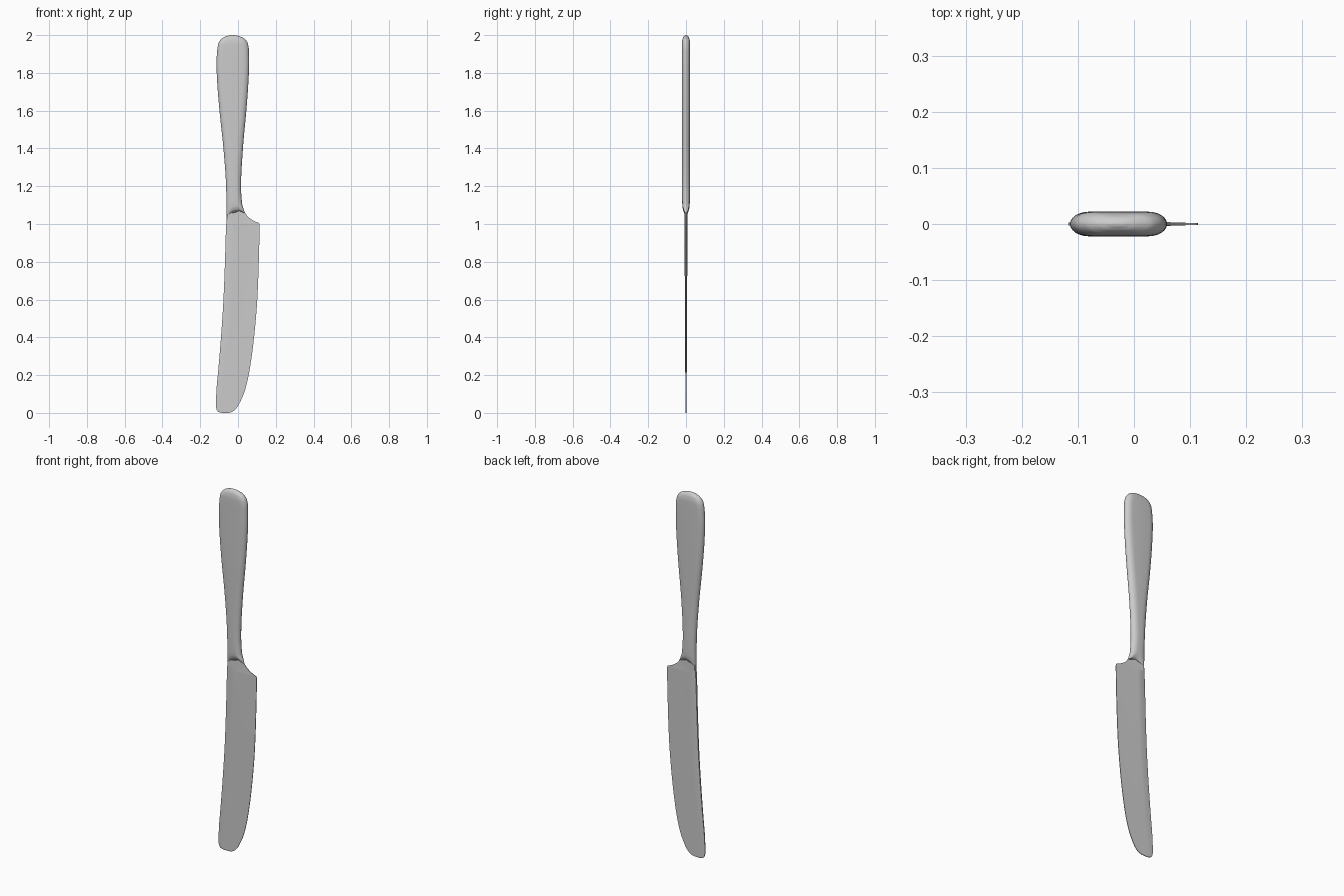
import bpy, bmesh, math

if "Cube" in bpy.data.objects:
    bpy.data.objects.remove(bpy.data.objects["Cube"])


def smooth_rows(rows, steps):
    """Monotone-friendly cubic interpolation between outline rows (z first)."""
    def slope(i, k):
        if i == 0 or i == len(rows) - 1:
            j = min(i, len(rows) - 2)
            return (rows[j + 1][k] - rows[j][k]) / (rows[j + 1][0] - rows[j][0])
        a = (rows[i][k] - rows[i - 1][k]) / (rows[i][0] - rows[i - 1][0])
        b = (rows[i + 1][k] - rows[i][k]) / (rows[i + 1][0] - rows[i][0])
        return 0 if a * b <= 0 else 2 * a * b / (a + b)
    out = []
    for i in range(len(rows) - 1):
        h = rows[i + 1][0] - rows[i][0]
        for s in range(steps):
            t = s / steps
            row = [rows[i][0] + h * t]
            for k in range(1, len(rows[0])):
                p, q = rows[i][k], rows[i + 1][k]
                m, n = slope(i, k) * h, slope(i + 1, k) * h
                row.append((2*t**3 - 3*t*t + 1) * p + (t**3 - 2*t*t + t) * m
                           + (3*t*t - 2*t**3) * q + (t**3 - t*t) * n)
            out.append(row)
    return out + [list(rows[-1])]


def loft(name, rings, angle):
    bm = bmesh.new()
    loops = [[bm.verts.new(p) for p in ring] for ring in rings]
    n = len(loops[0])
    for a, b in zip(loops, loops[1:]):
        for i in range(n):
            j = (i + 1) % n
            bm.faces.new((a[i], a[j], b[j], b[i]))
    bm.faces.new(loops[0][::-1])
    bm.faces.new(loops[-1])
    bmesh.ops.recalc_face_normals(bm, faces=bm.faces[:])
    mesh = bpy.data.meshes.new(name)
    bm.to_mesh(mesh)
    bm.free()
    ob = bpy.data.objects.new(name, mesh)
    bpy.context.collection.objects.link(ob)
    bpy.ops.object.select_all(action='DESELECT')
    bpy.context.view_layer.objects.active = ob
    ob.select_set(True)
    bpy.ops.object.shade_smooth_by_angle(angle=math.radians(angle))
    return ob


def handle_ring(z, xl, xr, hy):
    """Flat-sided section with round ends; the lowest rings arch upward."""
    mid, half = (xl + xr) / 2, (xr - xl) / 2
    rx = min(0.034, half * 0.75)
    arch = 0.026 * max(0, min(1, (1.16 - z) / 0.1))
    ring = []
    for side, start in ((1, -90), (-1, 90)):
        for i in range(13):
            a = math.radians(start + 15 * i)
            x = mid + side * (half - rx) + rx * math.cos(a)
            u = (x - mid) / half
            ring.append((x, hy * math.sin(a), z + arch * (1 - u * u) + 0.3 * arch * u))
        # midpoint of the flat side lets the arch curve
        ring.append((mid, side * hy, z + arch))
    return ring


def blade_ring(z, xl, xr, spine):
    """Wedge section: thick spine at left, thin cutting edge at right."""
    w, edge = xr - xl, 0.0015
    cols = [(0, 0.6), (0.03, 1), (0.25, 0.8), (0.5, 0.5), (0.75, 0.22), (1, 0)]
    pts = [(xl + w * t, edge + (spine - edge) * f, z) for t, f in cols]
    return [(x, -y, q) for x, y, q in pts] + pts[::-1]


# Handle: z, left x, right x, half thickness
handle = [
    (1.045, -0.060, 0.040, 0.007), (1.052, -0.060, 0.037, 0.013),
    (1.068, -0.061, 0.031, 0.018), (1.10, -0.061, 0.022, 0.020),
    (1.20, -0.063, 0.016, 0.021), (1.40, -0.077, 0.026, 0.021),
    (1.60, -0.098, 0.044, 0.022), (1.75, -0.110, 0.055, 0.022),
    (1.85, -0.114, 0.059, 0.022), (1.92, -0.110, 0.058, 0.022),
    (1.955, -0.104, 0.052, 0.0215), (1.98, -0.088, 0.036, 0.018),
    (1.993, -0.066, 0.010, 0.012), (2.0, -0.040, -0.018, 0.003)]
loft("handle", [handle_ring(*r) for r in smooth_rows(handle, 4)], 50)

# Blade: z, spine x, edge x, spine half thickness
blade = [
    (0.0, -0.085, -0.050, 0.002), (0.006, -0.105, -0.030, 0.003),
    (0.02, -0.114, -0.013, 0.003), (0.04, -0.117, 0.002, 0.003),
    (0.12, -0.114, 0.037, 0.0035), (0.22, -0.105, 0.060, 0.004),
    (0.40, -0.090, 0.085, 0.005), (0.60, -0.077, 0.102, 0.006),
    (0.80, -0.069, 0.110, 0.007), (0.99, -0.063, 0.114, 0.008),
    (1.004, -0.062, 0.112, 0.008), (1.012, -0.062, 0.093, 0.008),
    (1.025, -0.061, 0.070, 0.008), (1.045, -0.060, 0.047, 0.008),
    (1.08, -0.058, 0.027, 0.008)]
loft("blade", [blade_ring(*r) for r in smooth_rows(blade, 4)], 35)
